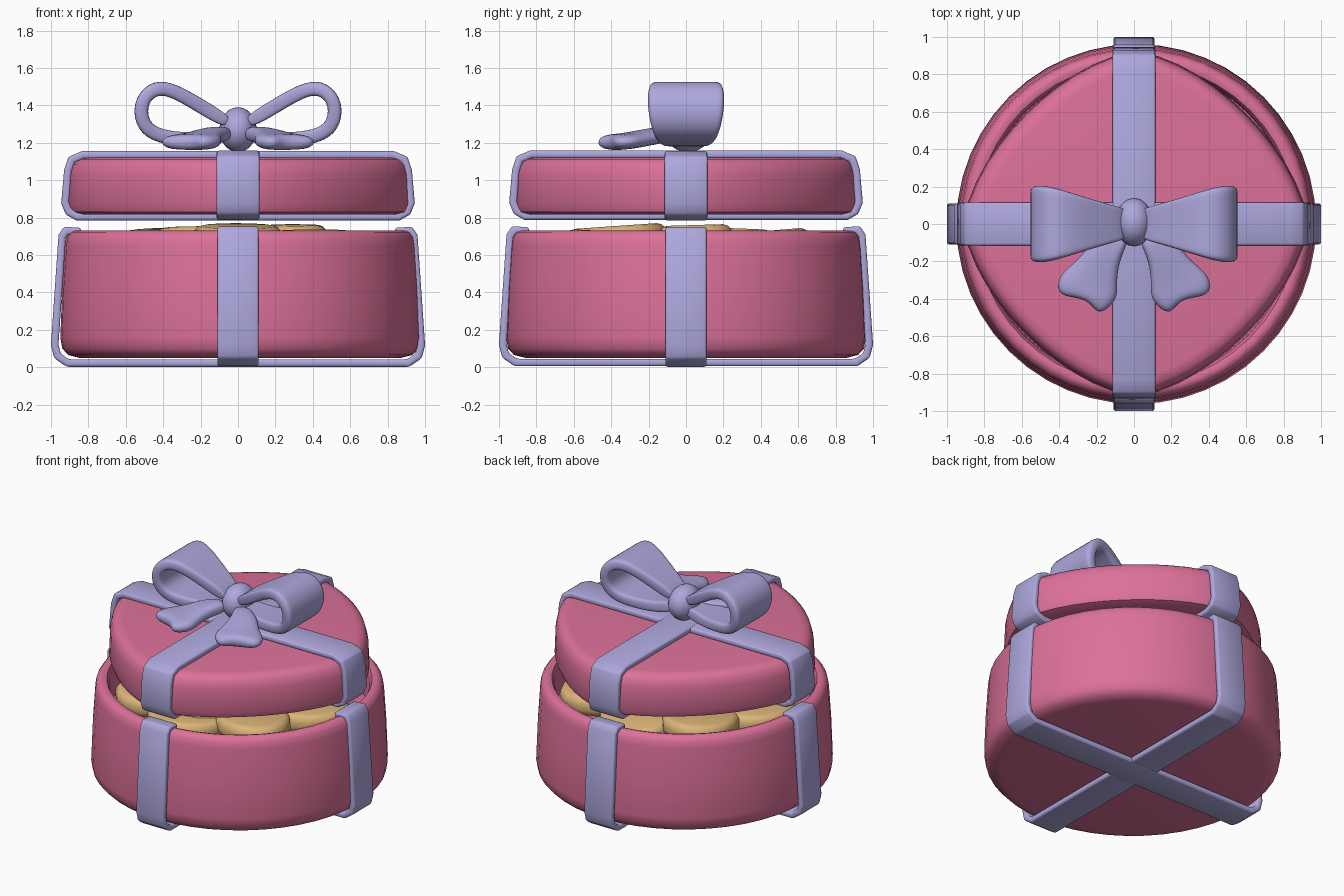
import bpy, bmesh, math, random
from mathutils import Vector, Matrix

cube = bpy.data.objects.get("Cube")
if cube:
    bpy.data.objects.remove(cube, do_unlink=True)
random.seed(4)


def material(name, rgb):
    m = bpy.data.materials.new(name)
    m.use_nodes = True
    m.diffuse_color = (*rgb, 1)
    m.node_tree.nodes["Principled BSDF"].inputs["Base Color"].default_value = (*rgb, 1)
    return m


PINK = material("pink card", (0.72, 0.165, 0.32))
LILAC = material("lilac ribbon", (0.42, 0.39, 0.72))
BISCUIT = material("biscuit", (0.72, 0.46, 0.19))


def finish(name, bm, mat, angle=45):
    bmesh.ops.recalc_face_normals(bm, faces=bm.faces)
    mesh = bpy.data.meshes.new(name)
    bm.to_mesh(mesh)
    bm.free()
    mesh.materials.append(mat)
    obj = bpy.data.objects.new(name, mesh)
    bpy.context.collection.objects.link(obj)
    bpy.ops.object.select_all(action='DESELECT')
    obj.select_set(True)
    bpy.context.view_layer.objects.active = obj
    bpy.ops.object.shade_smooth_by_angle(angle=math.radians(angle))
    return obj


def grid_faces(bm, rows, closed_rows=False, closed_cols=False):
    count, width = len(rows), len(rows[0])
    for i in range(count if closed_rows else count - 1):
        for j in range(width if closed_cols else width - 1):
            a, b = rows[i], rows[(i + 1) % count]
            k = (j + 1) % width
            bm.faces.new((a[j], a[k], b[k], b[j]))


def lathe(name, profile, power, cx, mat, steps=48):
    """Revolve (radius, z) pairs round a superellipse outline."""
    bm = bmesh.new()
    rows = []
    for r, z in profile:
        row = []
        for i in range(steps):
            a = math.tau * i / steps
            c, s = math.cos(a), math.sin(a)
            k = r / (abs(c) ** power + abs(s) ** power) ** (1 / power)
            row.append(bm.verts.new((cx + k * c, k * s, z)))
        rows.append(row)
    grid_faces(bm, rows, closed_cols=True)
    bm.faces.new(rows[0])
    bm.faces.new(rows[-1])
    return finish(name, bm, mat)


def thicken(obj, thickness, smooth=False):
    s = obj.modifiers.new("Thickness", 'SOLIDIFY')
    s.thickness, s.offset, s.use_even_offset = thickness, 0, True
    if smooth:
        d = obj.modifiers.new("Smooth", 'SUBSURF')
        d.levels = d.render_levels = 2
    else:
        b = obj.modifiers.new("Soft edges", 'BEVEL')
        b.width, b.segments, b.limit_method = 0.012, 2, 'ANGLE'


def band(name, path, half_width, angle=0, lift=0, closed=False):
    """Ribbon swept along (u, z) points, turned about the vertical axis."""
    bm = bmesh.new()
    turn = Matrix.Rotation(angle, 3, 'Z')
    rows = [[bm.verts.new(turn @ Vector((u, v * half_width, z + lift))) for v in (-1, 1)]
            for u, z in path]
    grid_faces(bm, rows, closed_rows=closed)
    thicken(finish(name, bm, LILAC), 0.04)


def mirrored(half):
    return half + [(-u, z) for u, z in reversed(half)]


# Box body, open at the top, and the floating lid
lathe("box_body", [(0.05, 0.05), (0.86, 0.05), (0.92, 0.065), (0.952, 0.1), (0.962, 0.16),
                   (0.952, 0.42), (0.937, 0.65), (0.93, 0.695), (0.91, 0.722), (0.885, 0.73),
                   (0.86, 0.722), (0.845, 0.69), (0.84, 0.5), (0.05, 0.5)], 2, 0.012, PINK)
lathe("lid", [(0.05, 0.815), (0.85, 0.815), (0.905, 0.83), (0.922, 0.87), (0.915, 1.03),
              (0.90, 1.085), (0.87, 1.112), (0.82, 1.12), (0.05, 1.12)], 1.55, 0.01, PINK)

# Ribbons wrapped both ways round the box and the lid
box_path = mirrored([(-0.84, 0.725), (-0.92, 0.73), (-0.94, 0.70), (-0.98, 0.12),
                     (-0.965, 0.06), (-0.91, 0.022)])
lid_path = mirrored([(-0.83, 1.135), (-0.89, 1.11), (-0.91, 1.05), (-0.925, 0.88),
                     (-0.905, 0.83), (-0.86, 0.805)])
for label, angle, lift in (("side", 0, 0), ("front", math.pi / 2, 0.003)):
    band("box_ribbon_" + label, box_path, 0.11, angle, lift)
    band("lid_ribbon_" + label, lid_path, 0.115, angle, lift, True)


# Biscuits heaped in the box
def biscuit(name, location, radius, tilt):
    bm = bmesh.new()
    bmesh.ops.create_cone(bm, cap_ends=True, segments=14, radius1=radius, radius2=radius, depth=0.13)
    rims = [e for e in bm.edges if abs(e.verts[0].co.z - e.verts[1].co.z) < 0.01]
    bmesh.ops.bevel(bm, geom=rims, offset=0.05, segments=3, profile=0.5, affect='EDGES')
    turn = Matrix.Rotation(random.uniform(0, 6), 4, 'Z')
    bm.transform(Matrix.Translation(location) @ Matrix.Rotation(tilt, 4, 'X') @ turn
                 @ Matrix.Diagonal((1, 0.88, 1, 1)))
    finish(name, bm, BISCUIT)


for i in range(8):
    a = math.tau * i / 8
    biscuit("biscuit_%d" % i, (0.55 * math.cos(a), 0.55 * math.sin(a), 0.63 + 0.03 * (i % 2)),
            0.28, random.uniform(-0.1, 0.1))
biscuit("biscuit_front", (0, -0.37, 0.69), 0.27, 0.07)
biscuit("biscuit_middle", (0.3, 0.05, 0.695), 0.2, 0.03)
biscuit("biscuit_back", (-0.2, 0.2, 0.68), 0.27, -0.04)

# Bow: a knot with mirrored loops and forked tails
bm = bmesh.new()
bmesh.ops.create_uvsphere(bm, u_segments=20, v_segments=12, radius=1)
bm.transform(Matrix.Translation((0, 0.01, 1.27)) @ Matrix.Diagonal((0.1, 0.13, 0.12, 1)))
finish("bow_knot", bm, LILAC, 60)

loop_path = [(0.04, 1.30, 0.08), (0.19, 1.39, 0.12), (0.34, 1.48, 0.17), (0.44, 1.50, 0.2),
             (0.52, 1.43, 0.21), (0.52, 1.31, 0.195), (0.45, 1.24, 0.17), (0.3, 1.215, 0.13),
             (0.15, 1.22, 0.1), (0.04, 1.25, 0.08)]
tail_rows = [((0.02, -0.08), (0.05, -0.05), (0.09, -0.02), 1.25),
             ((0.08, -0.2), (0.15, -0.17), (0.23, -0.09), 1.24),
             ((0.09, -0.33), (0.18, -0.29), (0.31, -0.2), 1.215),
             ((0.08, -0.41), (0.21, -0.36), (0.42, -0.27), 1.205),
             ((0.2, -0.51), (0.24, -0.39), (0.42, -0.4), 1.2)]
for side, sx in (("left", 1), ("right", -1)):
    bm = bmesh.new()
    rows = [[bm.verts.new((sx * x, w * v, z)) for v in (-1, -0.8, 0, 0.8, 1)]
            for x, z, w in loop_path]
    grid_faces(bm, rows)
    thicken(finish("bow_loop_" + side, bm, LILAC, 180), 0.075, True)

    bm = bmesh.new()
    rows = [[bm.verts.new((sx * x, y, z)) for x, y in points] for *points, z in tail_rows]
    grid_faces(bm, rows)
    thicken(finish("bow_tail_" + side, bm, LILAC, 180), 0.085, True)
